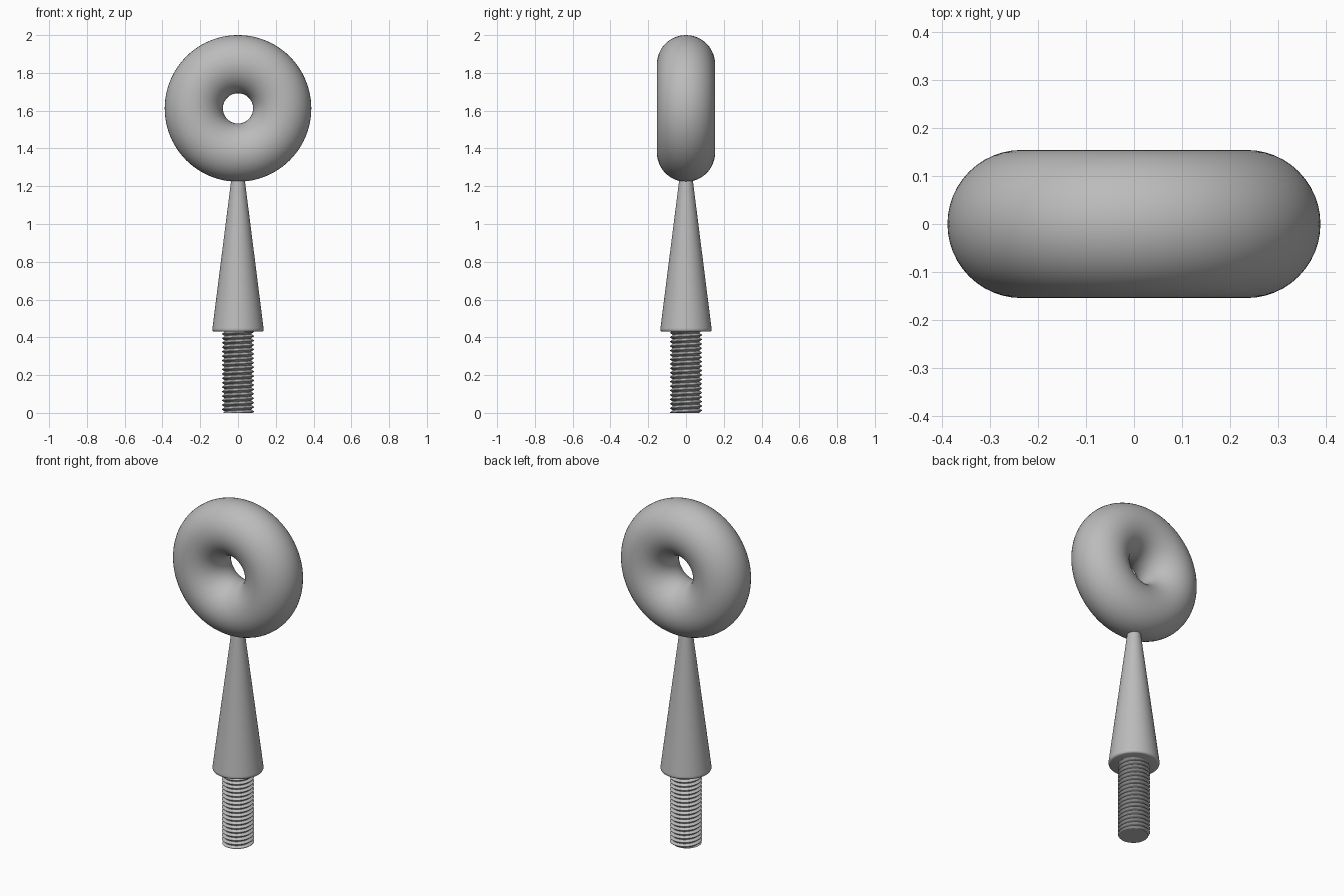
import bpy, bmesh, math
from mathutils import Vector

default = bpy.data.objects.get("Cube")
if default:
    bpy.data.objects.remove(default, do_unlink=True)

steel = bpy.data.materials.new("satin grey metal")
steel.use_nodes = True
grey = (0.5, 0.5, 0.5, 1)
steel.diffuse_color = grey
steel.node_tree.nodes["Principled BSDF"].inputs["Base Color"].default_value = grey


def finish(obj, name, angle):
    obj.name = obj.data.name = name
    obj.data.materials.append(steel)
    bpy.ops.object.select_all(action='DESELECT')
    bpy.context.view_layer.objects.active = obj
    obj.select_set(True)
    bpy.ops.object.shade_smooth_by_angle(angle=math.radians(angle))


def from_bmesh(bm, name, angle):
    bmesh.ops.recalc_face_normals(bm, faces=bm.faces)
    mesh = bpy.data.meshes.new(name)
    bm.to_mesh(mesh)
    bm.free()
    obj = bpy.data.objects.new(name, mesh)
    bpy.context.collection.objects.link(obj)
    finish(obj, name, angle)


# Upright ring
bpy.ops.mesh.primitive_torus_add(major_radius=0.234, minor_radius=0.154,
                                 major_segments=96, minor_segments=48,
                                 location=(0, 0, 1.612), rotation=(math.pi / 2, 0, 0))
finish(bpy.context.object, "ring", 60)

# Tapered stem with a rounded lower rim
profile = [(0, 0.43), (0.126, 0.43), (0.133, 0.433), (0.136, 0.441),
           (0.135, 0.45), (0.037, 1.225), (0.035, 1.25), (0, 1.25)]
bm = bmesh.new()
verts = [bm.verts.new((r, 0, z)) for r, z in profile]
edges = [bm.edges.new(pair) for pair in zip(verts, verts[1:])]
bmesh.ops.spin(bm, geom=verts + edges, cent=(0, 0, 0), axis=(0, 0, 1),
               angle=math.tau, steps=64)
bmesh.ops.remove_doubles(bm, verts=bm.verts, dist=1e-5)
from_bmesh(bm, "tapered_stem", 50)

# Threaded stud: a V profile wound in a helix, then cut flat at both ends
PITCH, TURNS, SEGS = 0.0235, 21, 48
ROOT, CREST, TOP = 0.071, 0.085, 0.44
tooth = [(ROOT, 0.05), (CREST, 0.45), (CREST, 0.55), (ROOT, 0.95), (ROOT, 1.05)]
bm = bmesh.new()
previous = None
for i in range(TURNS * SEGS + 1):
    a = math.tau * i / SEGS
    base = PITCH * (i / SEGS - 1.2)
    row = [bm.verts.new((r * math.cos(a), r * math.sin(a), base + t * PITCH))
           for r, t in tooth]
    if previous:
        for k in range(len(tooth) - 1):
            bm.faces.new((previous[k], row[k], row[k + 1], previous[k + 1]))
    previous = row
bmesh.ops.remove_doubles(bm, verts=bm.verts, dist=1e-5)
for height, direction in ((0, -1), (TOP, 1)):
    bmesh.ops.bisect_plane(bm, geom=bm.verts[:] + bm.edges[:] + bm.faces[:],
                           plane_co=Vector((0, 0, height)),
                           plane_no=Vector((0, 0, direction)), clear_outer=True)
    rim = [e for e in bm.edges if e.is_boundary
           and all(abs(v.co.z - height) < 1e-5 for v in e.verts)]
    bmesh.ops.contextual_create(bm, geom=rim)
from_bmesh(bm, "threaded_stud", 30)
